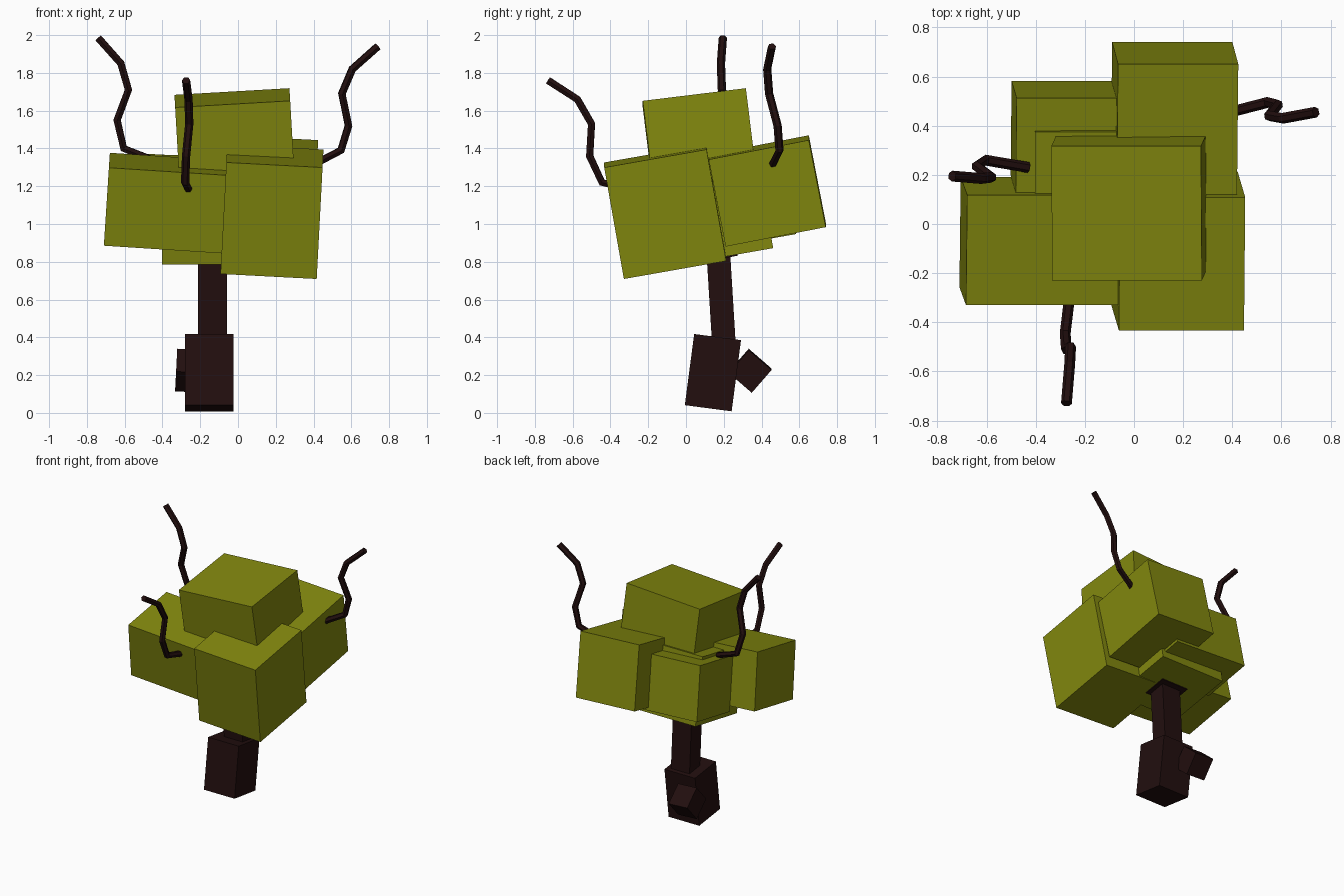
import bpy
from math import radians

if "Cube" in bpy.data.objects:
    bpy.data.objects.remove(bpy.data.objects["Cube"])


def material(name, rgb):
    mat = bpy.data.materials.new(name)
    mat.use_nodes = True
    mat.diffuse_color = (*rgb, 1)
    mat.node_tree.nodes["Principled BSDF"].inputs["Base Color"].default_value = (*rgb, 1)
    return mat


leaf = material("olive_leaf", (0.223, 0.245, 0.0045))
bark = material("dark_bark", (0.016, 0.0045, 0.0045))


def box(name, mat, centre, size, tilt_x=0, tilt_y=0):
    bpy.ops.mesh.primitive_cube_add(
        size=1, location=centre, rotation=(radians(tilt_x), radians(tilt_y), 0))
    ob = bpy.context.object
    ob.name = name
    ob.scale = size
    ob.data.materials.append(mat)
    return ob


def branch(name, points):
    curve = bpy.data.curves.new(name, "CURVE")
    curve.dimensions = "3D"
    curve.bevel_depth = 0.022
    curve.bevel_resolution = 1
    curve.use_fill_caps = True
    spline = curve.splines.new("POLY")
    spline.points.add(len(points) - 1)
    for point, co in zip(spline.points, points):
        point.co = (*co, 1)
    spline.use_smooth = False
    curve.materials.append(bark)
    ob = bpy.data.objects.new(name, curve)
    bpy.context.collection.objects.link(ob)


# Foliage blocks
box("foliage_front_left", leaf, (0.18, -0.11, 1.065), (0.51, 0.55, 0.60), 10, 3)
box("foliage_front_right", leaf, (-0.37, -0.07, 1.11), (0.65, 0.455, 0.42), 10, 3.7)
box("foliage_back_right", leaf, (-0.19, 0.355, 1.125), (0.60, 0.39, 0.40), 10, 3)
box("foliage_back_left", leaf, (0.165, 0.43, 1.175), (0.49, 0.54, 0.47), 11, 3)
box("foliage_top", leaf, (-0.017, 0.072, 1.44), (0.61, 0.55, 0.46), 7, -3.3)
box("foliage_core", leaf, (-0.137, 0.172, 1.075), (0.53, 0.50, 0.50), 10)

# Trunk, base and stub
box("trunk", bark, (-0.135, 0.185, 0.62), (0.155, 0.125, 0.60), 3.5)
box("trunk_collar", bark, (-0.137, 0.18, 0.841), (0.22, 0.18, 0.05), 10)
box("trunk_base", bark, (-0.152, 0.1425, 0.213), (0.255, 0.25, 0.38), -7.5)
box("side_stub", bark, (-0.25, 0.34, 0.223), (0.155, 0.16, 0.16), -41, 3)

# Crooked bare branches
branch("branch_right", [
    (-0.43, 0.23, 1.33), (-0.605, 0.26, 1.40), (-0.64, 0.235, 1.55),
    (-0.58, 0.19, 1.71), (-0.62, 0.185, 1.85), (-0.74, 0.195, 1.985)])
branch("branch_left", [
    (0.39, 0.455, 1.31), (0.545, 0.495, 1.39), (0.585, 0.485, 1.52),
    (0.55, 0.44, 1.69), (0.605, 0.43, 1.82), (0.74, 0.455, 1.94)])
branch("branch_front", [
    (-0.26, -0.28, 1.18), (-0.28, -0.445, 1.22), (-0.275, -0.51, 1.36),
    (-0.258, -0.50, 1.53), (-0.262, -0.575, 1.66), (-0.275, -0.73, 1.76)])
